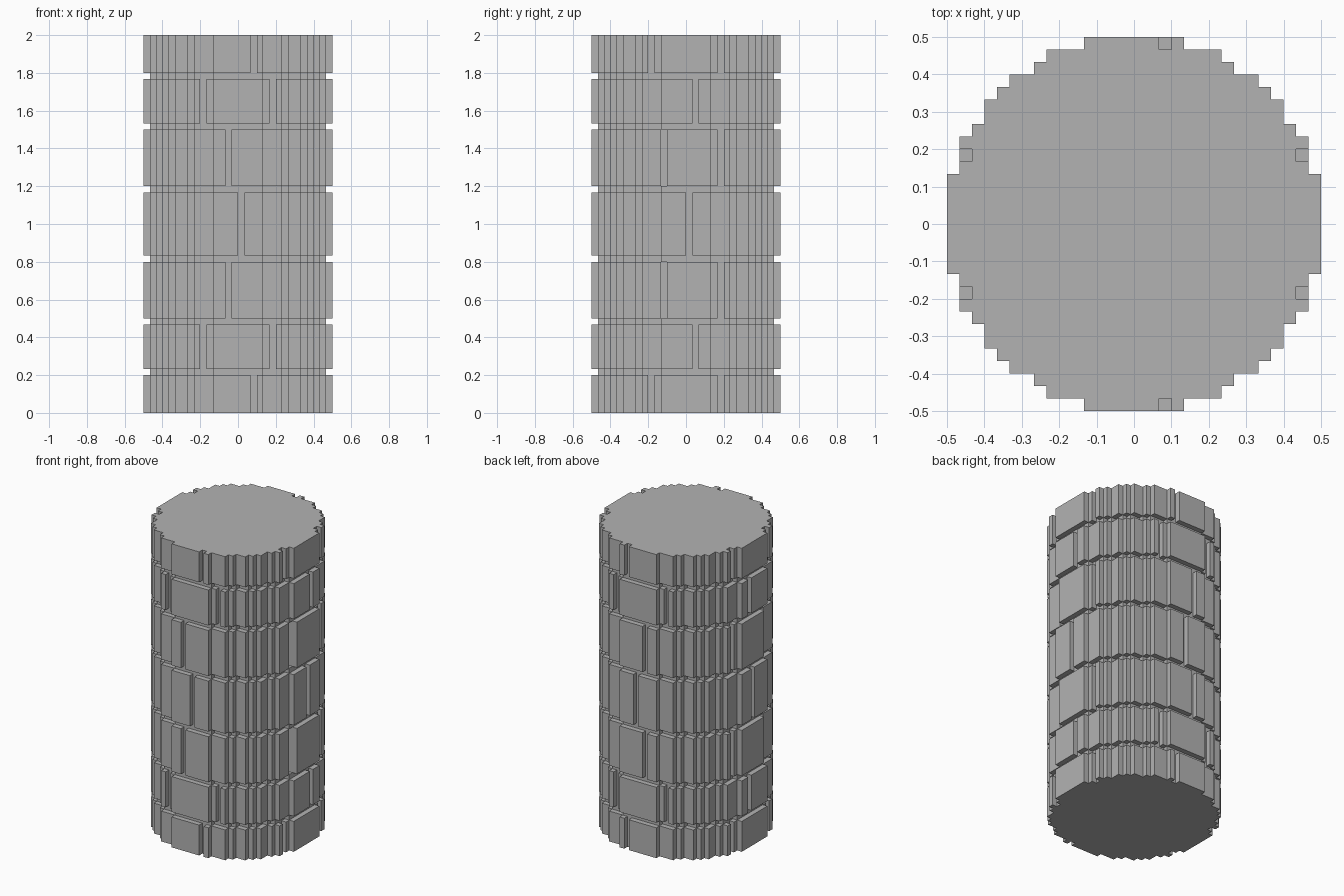
import bpy
import bmesh
from math import hypot

cube = bpy.data.objects.get("Cube")
if cube:
    bpy.data.objects.remove(cube, do_unlink=True)

UNIT = 1 / 30      # size of one block
RADIUS = 15        # column radius in blocks

stone = bpy.data.materials.new("grey stone")
stone.use_nodes = True
stone.diffuse_color = (0.45, 0.45, 0.45, 1)
stone.node_tree.nodes["Principled BSDF"].inputs["Base Color"].default_value = stone.diffuse_color

# Blocky disc, and the same disc with its outermost blocks removed
span = range(-RADIUS, RADIUS)
disc = {(i, j) for i in span for j in span if hypot(i + 0.5, j + 0.5) <= RADIUS}
core = {(i, j) for i, j in disc
        if {(i + 1, j), (i - 1, j), (i, j + 1), (i, j - 1)} <= disc}


def prism(name, cells, bottom, height):
    """Merge square cells into one outline and extrude it upwards."""
    bm = bmesh.new()
    for i, j in sorted(cells):
        corners = ((i, j), (i + 1, j), (i + 1, j + 1), (i, j + 1))
        bm.faces.new([bm.verts.new((x * UNIT, y * UNIT, bottom * UNIT)) for x, y in corners])
    bmesh.ops.remove_doubles(bm, verts=bm.verts[:], dist=UNIT / 10)
    bmesh.ops.dissolve_limit(bm, angle_limit=0.01, verts=bm.verts[:], edges=bm.edges[:])
    top = bmesh.ops.extrude_face_region(bm, geom=bm.faces[:])["geom"]
    bmesh.ops.translate(bm, vec=(0, 0, height * UNIT),
                        verts=[v for v in top if isinstance(v, bmesh.types.BMVert)])
    bmesh.ops.recalc_face_normals(bm, faces=bm.faces[:])
    mesh = bpy.data.meshes.new(name)
    bm.to_mesh(mesh)
    bm.free()
    mesh.materials.append(stone)
    obj = bpy.data.objects.new(name, mesh)
    bpy.context.collection.objects.link(obj)


def cut_joints(columns, rows):
    """Cut upright joints: columns on front and back, rows on both sides."""
    cells = set(disc)
    for i in columns:
        depth = max(j for c, j in disc if c == i)
        cells -= {(i, depth), (i, -1 - depth)}
    for j, floor in rows:
        cells -= {(i, j) for i in span if abs(i + 0.5) > floor}
    return cells


# Courses from the bottom to the middle: height, front joints, side joints with floor
lower = [
    (6, [2], [(5, 13), (-6, 13)]),
    (7, [-6, 5], [(1, 14)]),
    (9, [-2], [(-4, 13), (5, 13)]),
]
middle = [(10, [0], [(0, 14)])]
courses = lower + middle + lower[::-1]

z = 0
for n, (height, columns, rows) in enumerate(courses, 1):
    prism(f"brick_course_{n}", cut_joints(columns, rows), z, height)
    z += height
    if n < len(courses):
        prism(f"mortar_joint_{n}", core, z, 1)
        z += 1
